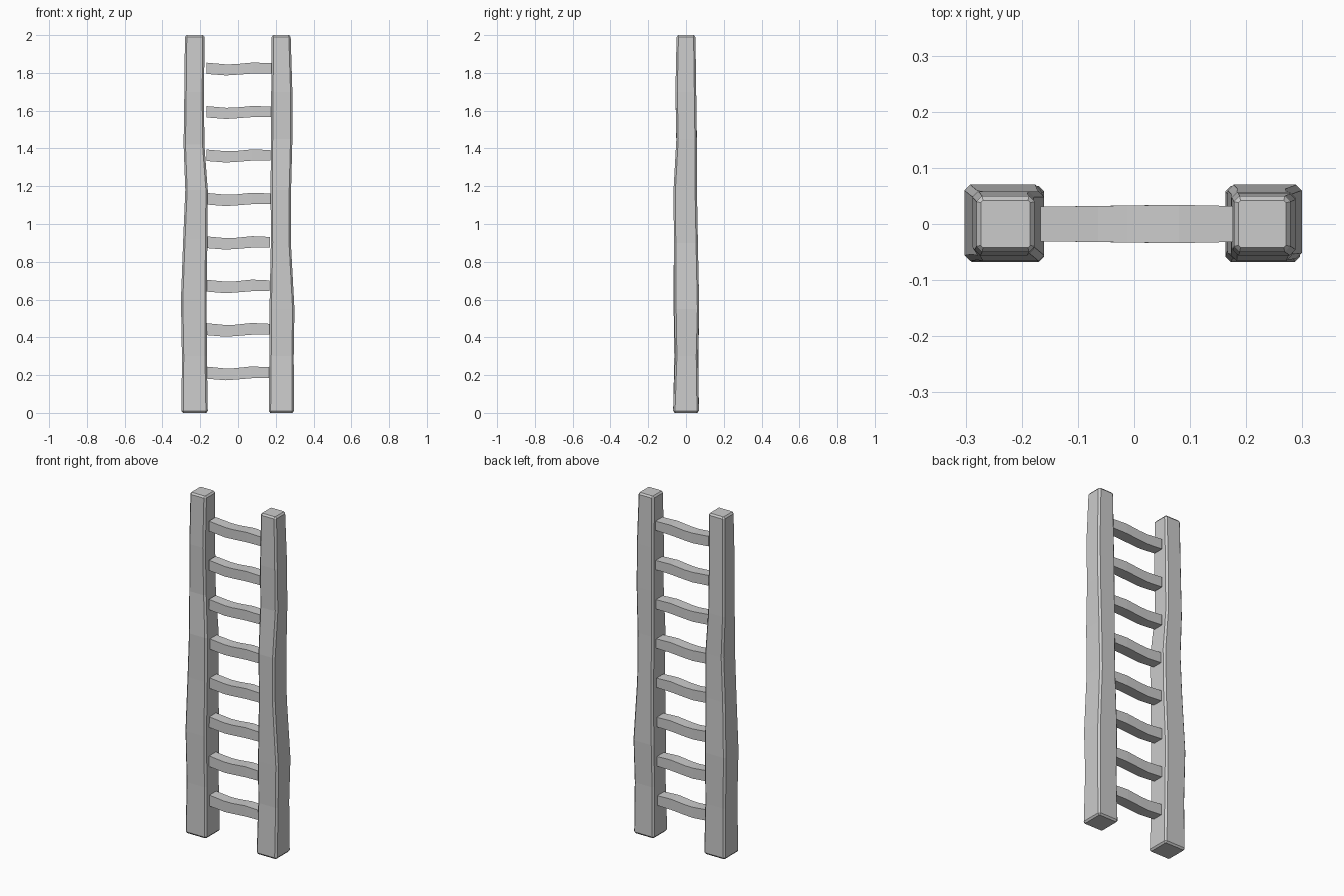
import bpy


def loft(name, rings):
    # Skin a stack of equal-length rings and cap both ends
    n = len(rings[0])
    verts = [v for ring in rings for v in ring]
    faces = [(k * n + i, k * n + (i + 1) % n, (k + 1) * n + (i + 1) % n, (k + 1) * n + i)
             for k in range(len(rings) - 1) for i in range(n)]
    faces.append(tuple(reversed(range(n))))
    faces.append(tuple(range(len(verts) - n, len(verts))))
    mesh = bpy.data.meshes.new(name)
    mesh.from_pydata(verts, [], faces)
    mesh.update()
    obj = bpy.data.objects.new(name, mesh)
    bpy.context.collection.objects.link(obj)
    return obj


def chamfered(z, x0, x1, y0, y1, c=0.01):
    # Rectangle with cut corners, counter-clockwise
    return [(x0 + c, y0, z), (x1 - c, y0, z), (x1, y0 + c, z), (x1, y1 - c, z),
            (x1 - c, y1, z), (x0 + c, y1, z), (x0, y1 - c, z), (x0, y0 + c, z)]


def rail(name, stations):
    rings = [chamfered(*s) for s in stations]
    # Chamfered end caps
    for s, dz, at in ((stations[0], -0.01, 0), (stations[-1], 0.01, len(rings))):
        z, x0, x1, y0, y1 = s
        b = 0.008
        rings.insert(at if dz < 0 else len(rings),
                     chamfered(z + dz, x0 + b, x1 - b, y0 + b, y1 - b, 0.004))
    return loft(name, rings)


# Hand-hewn side rails: z, x min, x max, y min, y max
rail("left_rail", [
    (0.01, -0.299, -0.16, -0.068, 0.068),
    (0.30, -0.297, -0.165, -0.062, 0.066),
    (0.60, -0.302, -0.166, -0.066, 0.070),
    (0.92, -0.290, -0.162, -0.064, 0.060),
    (1.18, -0.279, -0.160, -0.066, 0.058),
    (1.42, -0.288, -0.178, -0.051, 0.058),
    (1.70, -0.284, -0.180, -0.056, 0.054),
    (1.99, -0.281, -0.177, -0.050, 0.050)])
rail("right_rail", [
    (0.01, 0.163, 0.296, -0.068, 0.068),
    (0.30, 0.166, 0.295, -0.058, 0.064),
    (0.55, 0.167, 0.299, -0.062, 0.070),
    (0.90, 0.174, 0.280, -0.064, 0.063),
    (1.18, 0.173, 0.281, -0.066, 0.058),
    (1.45, 0.174, 0.288, -0.051, 0.057),
    (1.70, 0.176, 0.288, -0.056, 0.054),
    (1.99, 0.178, 0.279, -0.050, 0.050)])

# Wavy rungs: fraction along the length, bottom and top offset, half depth
profile = [(0.0, -0.029, 0.031, 0.031), (0.30, -0.037, 0.022, 0.032),
           (0.45, -0.034, 0.023, 0.033), (0.72, -0.027, 0.032, 0.034),
           (1.0, -0.026, 0.028, 0.032)]
for i in range(8):
    zc = 0.212 + 0.2302 * i
    xa, xb = -0.167, 0.164 + 0.0018 * i
    s = 1.06 - 0.01 * i
    rings = []
    for t, lo, hi, d in profile:
        x = xa + (xb - xa) * t
        rings.append([(x, -d, zc + lo * s), (x, d, zc + lo * s),
                      (x, d, zc + hi * s), (x, -d, zc + hi * s)])
    loft(f"rung_{i + 1}", rings)
